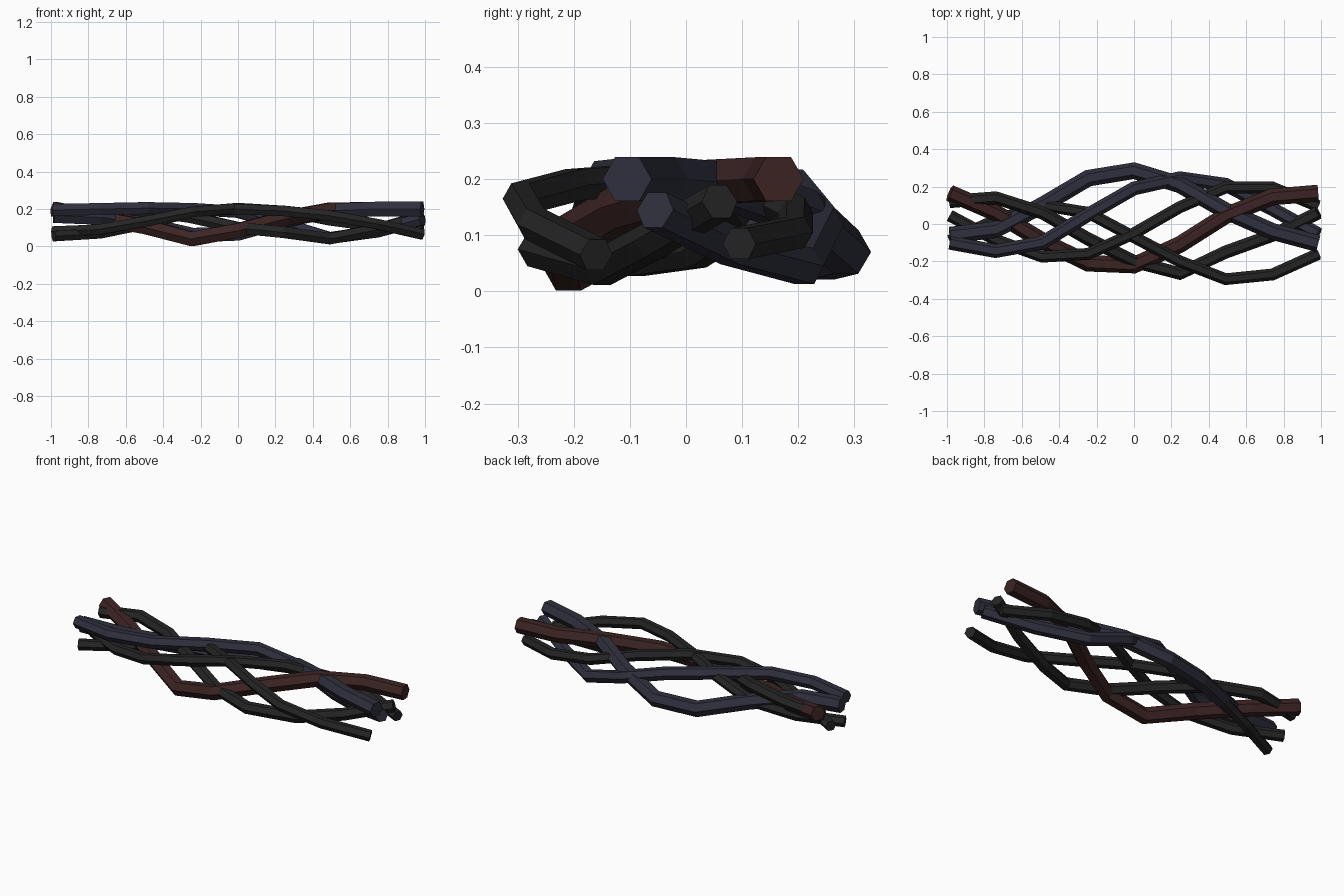
import bpy, bmesh, math
from mathutils import Vector

if "Cube" in bpy.data.objects:
    bpy.data.objects.remove(bpy.data.objects["Cube"])


def material(name, rgb):
    m = bpy.data.materials.new(name)
    m.diffuse_color = (*rgb, 1)
    m.use_nodes = True
    m.node_tree.nodes["Principled BSDF"].inputs["Base Color"].default_value = m.diffuse_color
    return m


BLACK = material("black rubber", (0.018, 0.018, 0.018))
RED = material("dark red rubber", (0.046, 0.017, 0.017))
BLUE = material("dark blue rubber", (0.029, 0.029, 0.048))

X_STEPS = [-0.985, -0.74, -0.49, -0.245, 0, 0.245, 0.49, 0.74, 0.985]


def cable(name, mat, radius, ys, zs, sides=6):
    """Sweep a flat-faced hexagon along the path."""
    pts = [Vector(p) for p in zip(X_STEPS, ys, zs)]
    bm = bmesh.new()
    rings = []
    for i, p in enumerate(pts):
        tangent = Vector((0, 0, 0))
        if i > 0:
            tangent += (p - pts[i - 1]).normalized()
        if i < len(pts) - 1:
            tangent += (pts[i + 1] - p).normalized()
        tangent.normalize()
        side = Vector((0, 0, 1)).cross(tangent).normalized()
        up = tangent.cross(side)
        ring = []
        for k in range(sides):
            a = 2 * math.pi * k / sides
            ring.append(bm.verts.new(p + radius * (math.cos(a) * side + math.sin(a) * up)))
        rings.append(ring)
    for a, b in zip(rings, rings[1:]):
        for k in range(sides):
            j = (k + 1) % sides
            bm.faces.new((a[k], a[j], b[j], b[k]))
    # end caps
    bm.faces.new(rings[0])
    bm.faces.new(rings[-1])
    bmesh.ops.recalc_face_normals(bm, faces=bm.faces)
    me = bpy.data.meshes.new(name)
    bm.to_mesh(me)
    bm.free()
    me.materials.append(mat)
    ob = bpy.data.objects.new(name, me)
    bpy.context.collection.objects.link(ob)


# thick cables
cable("red_cable", RED, 0.045,
      (0.165, 0.06, -0.09, -0.21, -0.22, -0.11, 0.045, 0.145, 0.165),
      (0.20, 0.15, 0.105, 0.04, 0.085, 0.15, 0.195, 0.20, 0.20))
cable("blue_cable_thick", BLUE, 0.045,
      (-0.06, -0.03, 0.10, 0.245, 0.285, 0.21, 0.07, -0.04, -0.105),
      (0.165, 0.155, 0.115, 0.06, 0.07, 0.14, 0.19, 0.20, 0.20))
# medium cables
cable("blue_cable_thin", BLUE, 0.037,
      (-0.10, -0.145, -0.10, 0.05, 0.19, 0.245, 0.21, 0.08, -0.055),
      (0.195, 0.20, 0.205, 0.20, 0.185, 0.12, 0.045, 0.08, 0.145))
cable("black_cable_rear", BLACK, 0.035,
      (0.12, 0.14, 0.06, -0.08, -0.20, -0.265, -0.15, -0.06, 0.06),
      (0.17, 0.20, 0.19, 0.155, 0.10, 0.075, 0.042, 0.09, 0.16))
# thin black cables
cable("black_cable_front", BLACK, 0.032,
      (-0.09, 0.02, 0.10, 0.06, -0.07, -0.20, -0.295, -0.27, -0.16),
      (0.055, 0.07, 0.12, 0.185, 0.20, 0.19, 0.165, 0.12, 0.065))
cable("black_cable_middle", BLACK, 0.032,
      (0.045, -0.085, -0.175, -0.16, -0.05, 0.09, 0.195, 0.195, 0.095),
      (0.08, 0.09, 0.135, 0.185, 0.205, 0.19, 0.14, 0.105, 0.085))
